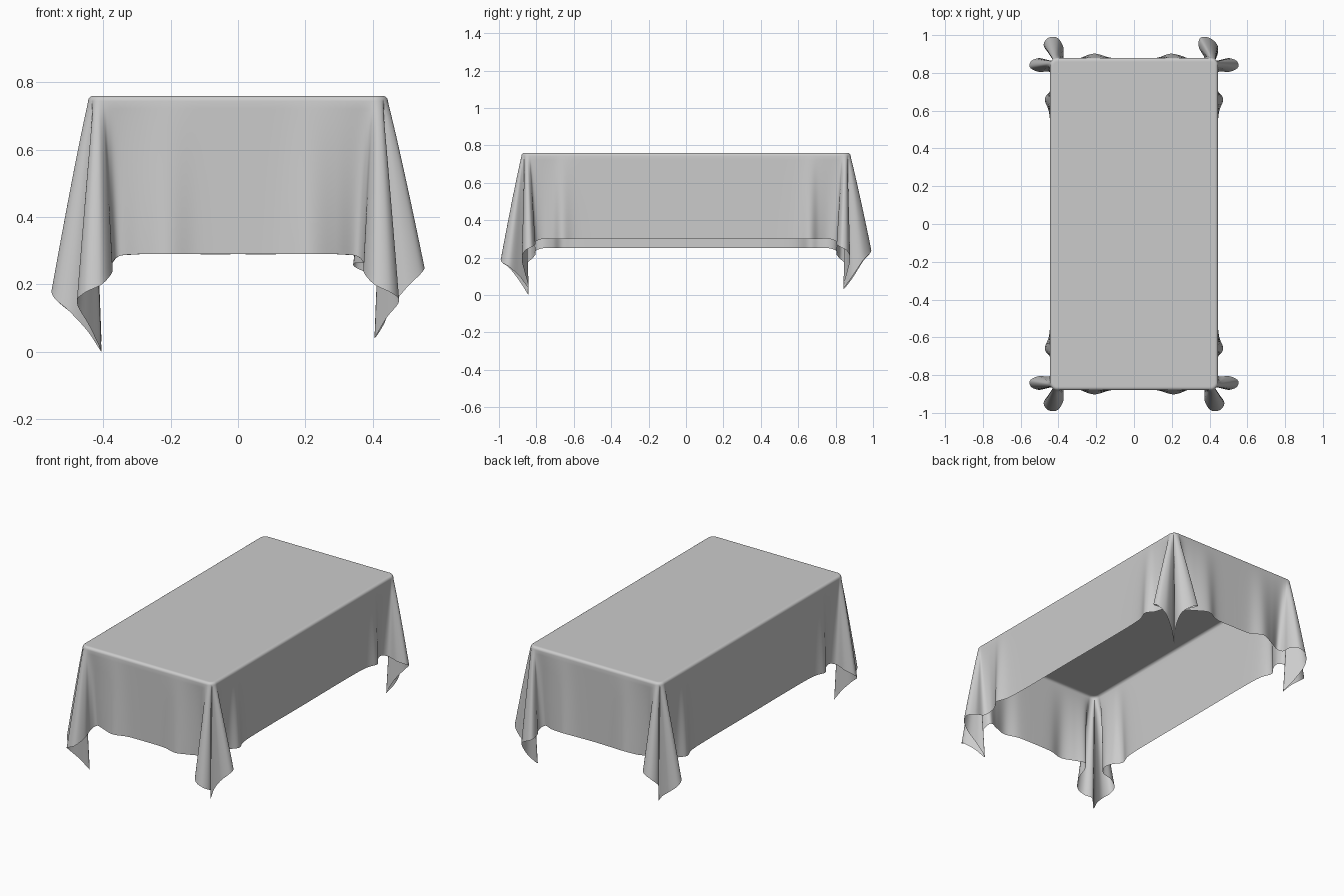
import bpy, bmesh, math
from mathutils import Vector

if "Cube" in bpy.data.objects:
    bpy.data.objects.remove(bpy.data.objects["Cube"])

HX, HY, TOP = 0.445, 0.88, 0.76      # table half sizes and height
RC, RE = 0.04, 0.016                 # plan corner radius, top edge radius
A, ARC = HX - RC, RC * math.pi / 2   # straight and arc lengths of a quarter outline

# Hem of one quarter: x, y, z, outline distance s, weight of the side drop change
a, e = A, A + ARC
HEM = [
    (0.00, .877, .29, 0.00, 0), (0.12, .880, .29, 0.12, 0), (0.21, .902, .29, 0.21, 0),
    (0.29, .876, .29, 0.29, 0), (0.35, .850, .285, 0.36, 0), (.372, .880, .265, a - .015, 0),
    (.374, .935, .235, a, 0), (.405, .985, .20, a + .010, 0), (.455, .985, .175, a + .018, 0),
    (.478, .945, .15, a + .024, .1), (.440, .890, .10, a + .029, .5), (.405, .842, .04, a + .032, .8),
    (.445, .862, .12, a + .035, 1.2), (.500, .878, .19, a + .040, 1.4), (.545, .862, .235, a + .046, 1.5),
    (.550, .828, .255, a + .053, 1.3), (.505, .806, .27, e, 1.1), (.445, .805, .285, e + .015, 1),
    (.425, .765, .30, e + .065, 1), (.440, .710, .30, e + .13, 1), (.472, .660, .30, e + .18, 1),
    (.448, .580, .30, e + .26, 1), (.442, .400, .30, e + .44, 1), (.443, .000, .30, e + .84, 1)]


def outline(s, inset=0.0):
    """Point on the rounded quarter outline of the table top."""
    r = RC - inset
    if s <= A:
        return Vector((s, HY - inset))
    if s >= A + ARC:
        return Vector((HX - inset, HY - RC - (s - A - ARC)))
    t = (s - A) / RC
    return Vector((A + r * math.sin(t), HY - RC + r * math.cos(t)))


def spline(points, steps):
    """Catmull-Rom samples through the control points."""
    p = [Vector(q) for q in points]
    p = [p[0]] + p + [p[-1]]
    out = []
    for i in range(1, len(p) - 2):
        p0, p1, p2, p3 = p[i - 1:i + 3]
        for k in range(steps):
            t = k / steps
            out.append(0.5 * (2 * p1 + (p2 - p0) * t + (2 * p0 - 5 * p1 + 4 * p2 - p3) * t * t
                              + (3 * p1 - p0 - 3 * p2 + p3) * t ** 3))
    return out + [p[-1]]


def quarter(sx, sy):
    """Vertical strands of cloth, top to hem, for one quarter."""
    pts = []
    for x, y, z, s, w in HEM:
        lobe = max(0, min(1, (y - HY) / 0.1)) if s < A + .028 else 0
        if sx < 0:
            z -= 0.05 * w
        if sy > 0:
            z += 0.05 * lobe + (0.03 * max(0, 1 - abs(s - A - .032) / .006) if sx < 0 else 0)
            if sx > 0:
                x -= 0.055 * lobe      # this corner fold leans sideways
        pts.append((x, y, z, s))
    strands = []
    for x, y, z, s in spline(pts, 6):
        s = max(0, min(A + ARC + HY - RC, s))
        strand = []
        for inset in (0.035, 0.022):
            strand.append((*outline(s, inset), TOP))
        for k in range(5):                       # rounded table edge
            t = math.pi / 2 * k / 4
            strand.append((*outline(s, RE * (1 - math.sin(t))), TOP - RE * (1 - math.cos(t))))
        base, hem = outline(s), Vector((x, y))
        for k in range(1, 21):                   # hanging part
            t = k / 20
            strand.append((*base.lerp(hem, t ** 0.92), TOP - RE + (z - TOP + RE) * t))
        strands.append([(sx * px, sy * py, pz) for px, py, pz in strand])
    return strands


# Four mirrored quarters joined into one closed skirt
loop = []
for sx, sy, flip in ((1, 1, False), (1, -1, True), (-1, -1, False), (-1, 1, True)):
    q = quarter(sx, sy)
    loop += (q[::-1] if flip else q)[:-1]

lowest = min(s[-1][2] for s in loop)
bm = bmesh.new()
grid = [[bm.verts.new((x, y, z - max(0, lowest) if k == len(s) - 1 else z))
         for k, (x, y, z) in enumerate(s)] for s in loop]
for i, s in enumerate(grid):
    n = grid[(i + 1) % len(grid)]
    for k in range(len(s) - 1):
        bm.faces.new((s[k], s[k + 1], n[k + 1], n[k]))
bm.faces.new([s[0] for s in grid])               # flat top
bmesh.ops.recalc_face_normals(bm, faces=bm.faces)
if sum(f.normal.z * f.calc_area() for f in bm.faces) < 0:
    bmesh.ops.reverse_faces(bm, faces=bm.faces)

mesh = bpy.data.meshes.new("tablecloth")
bm.to_mesh(mesh)
bm.free()
cloth = bpy.data.objects.new("tablecloth", mesh)
bpy.context.collection.objects.link(cloth)
for p in mesh.polygons:
    p.use_smooth = True
